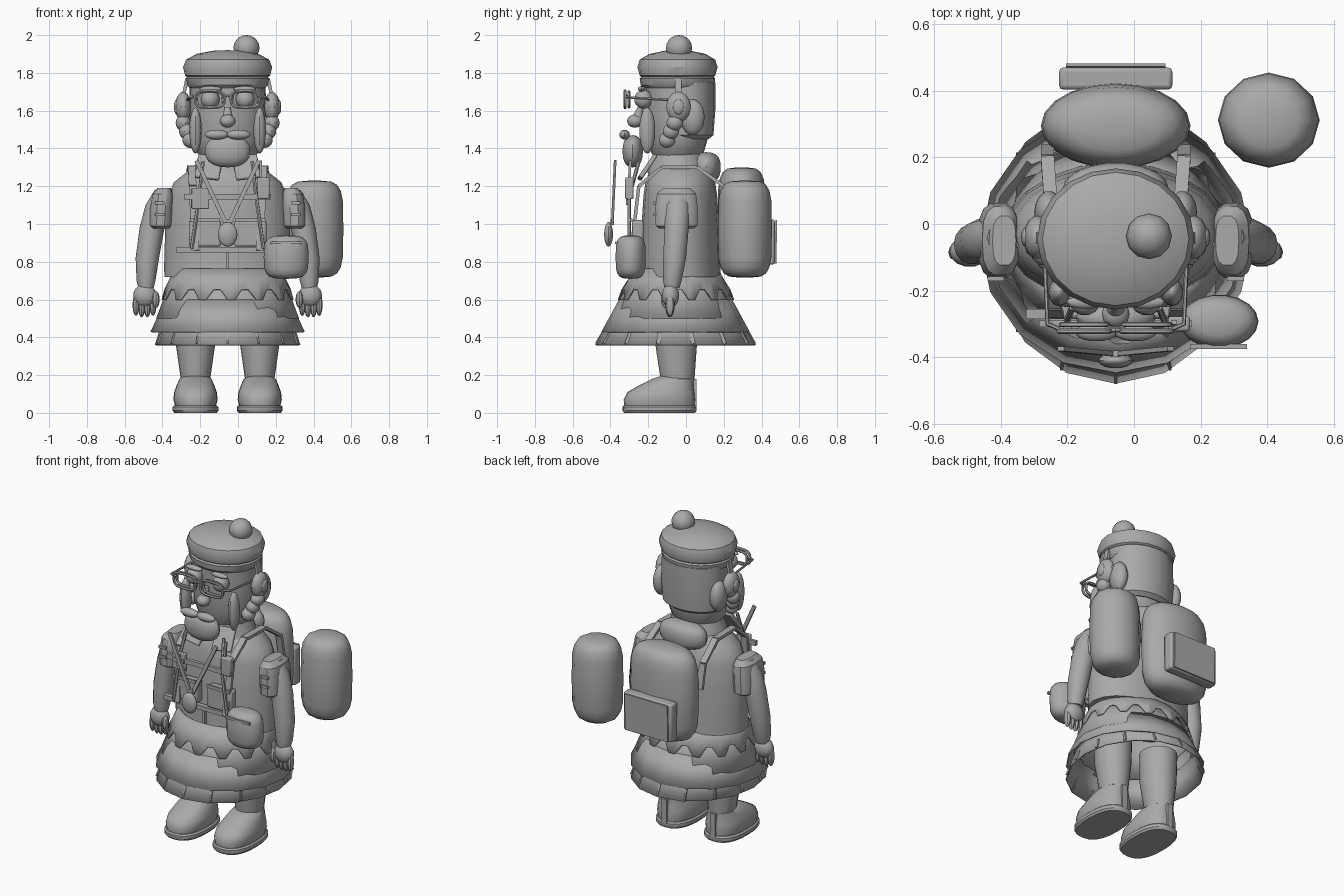
import bpy, math
from math import cos, sin, pi
from mathutils import Vector, Matrix

if "Cube" in bpy.data.objects:
    bpy.data.objects.remove(bpy.data.objects["Cube"], do_unlink=True)

clay = bpy.data.materials.new("clay_grey")
clay.use_nodes = True
GREY = (0.4, 0.4, 0.4, 1)
clay.diffuse_color = GREY
clay.node_tree.nodes["Principled BSDF"].inputs["Base Color"].default_value = GREY

C = -0.055          # body axis in x
made = []
SIDES = (("right", -1), ("left", 1))


def add(name, verts, faces):
    me = bpy.data.meshes.new(name)
    me.from_pydata(verts, [], faces)
    me.materials.append(clay)
    ob = bpy.data.objects.new(name, me)
    bpy.context.collection.objects.link(ob)
    made.append(ob)
    return ob


def loft(name, rings, seg=20, cap=True, power=1.0):
    """Stack of elliptical rings (cx, cy, z, rx, ry), lowest first."""
    verts = []
    for cx, cy, z, rx, ry in rings:
        for j in range(seg):
            a = 2 * pi * j / seg
            c, s = cos(a), sin(a)
            verts.append((cx + rx * math.copysign(abs(c) ** power, c),
                          cy + ry * math.copysign(abs(s) ** power, s), z))
    faces = [(i * seg + j, i * seg + (j + 1) % seg, (i + 1) * seg + (j + 1) % seg, (i + 1) * seg + j)
             for i in range(len(rings) - 1) for j in range(seg)]
    if cap:
        faces += [tuple(reversed(range(seg))), tuple(range(len(verts) - seg, len(verts)))]
    return add(name, verts, faces)


def ball(name, c, r, seg=18, power=1.0):
    """Ellipsoid; power below 1 gives a squarer, pack-like side profile."""
    n = 10
    rings = []
    for i in range(n + 1):
        t = -pi / 2 + pi * i / n
        k, h = max(cos(t), 0.02) ** power, math.copysign(abs(sin(t)) ** power, sin(t))
        rings.append((c[0], c[1], c[2] + r[2] * h, r[0] * k, r[1] * k))
    return loft(name, rings, seg)


def bar(name, a, b, w, t, bevel=0.0):
    """Box from a to b, w wide across and t thick."""
    a, b = Vector(a), Vector(b)
    z = (b - a).normalized()
    x = Vector((1, 0, 0)) if abs(z.x) < 0.95 else Vector((0, 0, 1))
    x = (x - z * x.dot(z)).normalized()
    y = z.cross(x)
    verts = [p + x * (u * w / 2) + y * (v * t / 2) for p in (a, b)
             for u, v in ((-1, -1), (1, -1), (1, 1), (-1, 1))]
    faces = [(3, 2, 1, 0), (4, 5, 6, 7)] + [(i, (i + 1) % 4, (i + 1) % 4 + 4, i + 4) for i in range(4)]
    ob = add(name, verts, faces)
    if bevel:
        m = ob.modifiers.new("round", "BEVEL")
        m.width, m.segments = bevel, 2
    return ob


def box(name, c, size, bevel=0.0):
    x, y, z = c
    return bar(name, (x, y, z - size[2] / 2), (x, y, z + size[2] / 2), size[0], size[1], bevel)


def tube(name, pts, r, closed=False):
    cu = bpy.data.curves.new(name, "CURVE")
    cu.dimensions, cu.bevel_depth, cu.bevel_resolution = "3D", r, 1
    cu.use_fill_caps = True
    sp = cu.splines.new("POLY")
    sp.points.add(len(pts) - 1)
    for p, q in zip(sp.points, pts):
        p.co = (*q, 1)
    sp.use_cyclic_u = closed
    tmp = bpy.data.objects.new(name + "_path", cu)
    bpy.context.collection.objects.link(tmp)
    me = bpy.data.meshes.new_from_object(tmp.evaluated_get(bpy.context.evaluated_depsgraph_get()))
    bpy.data.objects.remove(tmp, do_unlink=True)
    me.materials.clear()
    me.materials.append(clay)
    ob = bpy.data.objects.new(name, me)
    bpy.context.collection.objects.link(ob)
    made.append(ob)


def axis(cy, rows, **kw):
    """Rings centred on the body axis from (z, rx, ry) rows."""
    return [(C, cy, z, rx, ry) for z, rx, ry in rows]


# Hat
loft("hat_band", axis(-0.045, [(1.72, .2, .18), (1.735, .215, .195), (1.77, .222, .2), (1.79, .2, .18)]))
loft("hat_crown", axis(-0.045, [(1.76, .19, .17), (1.785, .225, .2), (1.83, .236, .212), (1.87, .22, .2),
                                (1.9, .165, .15), (1.917, .08, .07), (1.92, .01, .01)]))
ball("hat_pompom", (.045, -.037, 1.932), (.069, .069, .068), 12)

# Head
loft("head", axis(-0.045, [(1.33, .12, .11), (1.38, .165, .14), (1.45, .19, .16), (1.58, .2, .172), (1.75, .195, .172)]))
loft("back_hair", axis(0.0, [(1.45, .17, .12), (1.47, .195, .145), (1.6, .205, .155), (1.75, .2, .155)]))
ball("nose_tip", (C, -.27, 1.545), (.042, .042, .035), 12)
loft("nose_bridge", [(C, -.265, 1.54, .034, .034), (C, -.24, 1.62, .015, .015)], 12)
ball("beard", (C, -.282, 1.385), (.12, .055, .085), power=.85)
for side, s in SIDES:
    ball(side + "_moustache", (C + s * .058, -.325, 1.473), (.064, .028, .026), 14)
    ball(side + "_sideburn", (C + s * .17, -.205, 1.495), (.033, .042, .122), 12)
    ball(side + "_ear_cup", (C + s * .235, -.04, 1.62), (.042, .066, .08), 14)
    ball(side + "_ear_cup_cap", (C + s * .27, -.04, 1.62), (.014, .03, .04), 12)
    ball(side + "_hair_puff", (C + s * .2, .035, 1.565), (.045, .065, .095), 14)
    for i in range(3):
        ball(f"{side}_hair_curl_{i}", (C + s * (.235 - .018 * i), -.06 - .02 * i, 1.535 - .045 * i), (.04, .045, .042), 10)
    bar(side + "_ear_band", (C + s * .245, -.042, 1.62), (C + s * .215, -.042, 1.77), .018, .034)
    ball(side + "_eye", (C + s * .0925, -.225, 1.66), (.05, .05, .05), 14)
    ball(side + "_eyebrow", (C + s * .09, -.235, 1.715), (.06, .02, .015), 10)
    # Glasses
    for part, y, k in (("front", -.322, 1), ("back", -.302, .9)):
        rim = []
        for j in range(20):
            c, sn = cos(2 * pi * j / 20), sin(2 * pi * j / 20)
            rim.append((C + s * .094 + .077 * k * math.copysign(abs(c) ** .6, c), y,
                        1.66 + .045 * k * math.copysign(abs(sn) ** .6, sn)))
        tube(f"{side}_glasses_{part}_rim", rim, .008, True)
    tube(side + "_glasses_arm", [(C + s * .17, -.315, 1.672), (C + s * .205, -.3, 1.67), (C + s * .215, -.07, 1.655)], .007)
tube("glasses_bridge", [(C - .03, -.318, 1.67), (C, -.318, 1.68), (C + .03, -.318, 1.67)], .008)

# Torso and collar
loft("torso", axis(-0.03, [(.72, .335, .215), (.78, .336, .212), (1.0, .33, .205), (1.15, .312, .195),
                           (1.22, .285, .185), (1.28, .21, .165), (1.32, .14, .13)]))
loft("collar", axis(-0.04, [(1.27, .19, .165), (1.33, .165, .15), (1.37, .15, .135)]))
for side, s in SIDES:
    bar(side + "_collar_flap", (C + s * .11, -.245, 1.24), (C + s * .09, -.165, 1.36), .13, .025, .008)

# Skirt tiers and jagged waist hem
for name, rows in (("skirt_lower_tier", [(.36, .385, .425), (.52, .335, .34)]),
                   ("skirt_middle_tier", [(.43, .408, .392), (.6, .33, .3)]),
                   ("skirt_upper_tier", [(.5, .378, .35), (.74, .29, .222)])):
    ob = loft(name, axis(-0.055, rows), 16, False)
    ob.modifiers.new("cloth", "SOLIDIFY").thickness = .008
hem = loft("waist_hem", axis(-0.053, [(.6, .352, .308), (.7, .312, .258), (.765, .285, .222)]), 56, False)
for j, v in enumerate(hem.data.vertices[:56]):
    if j % 4 < 2:
        v.co = (C + (v.co.x - C) * .95, -.053 + (v.co.y + .053) * .94, .655)
hem.modifiers.new("cloth", "SOLIDIFY").thickness = .008
for j in range(14):
    a = 2 * pi * (j + .5) / 14
    bar(f"pleat_{j}", (C + .378 * cos(a), -.055 + .417 * sin(a), .365),
        (C + .36 * cos(a), -.055 + .382 * sin(a), .425), .008, .02)

# Legs, shoes, arms and hands
for side, s in SIDES:
    x = C + s * .17
    loft(side + "_leg", [(x, -.045, .1, .07, .08), (x, -.045, .18, .078, .09), (x, -.052, .36, .104, .11), (x, -.052, .55, .11, .115)])
    loft(side + "_sole", [(x, -.14, 0, .112, .188), (x, -.14, .012, .121, .196), (x, -.14, .032, .121, .196), (x, -.14, .04, .112, .188)], 24, power=.8)
    loft(side + "_shoe", [(x, -.14, .035, .108, .186), (x, -.14, .07, .117, .19), (x, -.132, .11, .113, .178),
                          (x, -.1, .15, .098, .14), (x, -.07, .18, .085, .11), (x, -.055, .195, .06, .08)], 24, power=.85)
    bar(side + "_heel_tab", (x, .048, .03), (x, .048, .18), .035, .016)
    for i in range(3):
        bar(f"{side}_lace_{i}", (x - .045, -.165 - .03 * i, .163 - .013 * i), (x + .045, -.165 - .03 * i, .163 - .013 * i), .01, .01)
    loft(side + "_arm", [(C + s * u, y, z, r, r) for u, y, z, r in
                         ((.432, -.075, .66, .04), (.432, -.072, .7, .05), (.425, -.06, .82, .062), (.4, -.05, .98, .066),
                          (.365, -.045, 1.1, .07), (.335, -.04, 1.18, .05))], 14)
    loft(side + "_sleeve", [(C + s * u, -.05, z, rx, ry) for u, z, rx, ry in
                            ((.355, .975, .045, .09), (.355, .99, .06, .112), (.352, 1.08, .062, .115), (.345, 1.16, .056, .105), (.335, 1.19, .035, .075))], 14, power=.7)
    for i in range(2):
        box(f"{side}_sleeve_tab_{i}", (C + s * .36, -.165, 1.11 - i * .06), (.05, .014, .016))
    ball(side + "_palm", (C + s * .438, -.082, .62), (.062, .047, .062), 14)
    for i in range(4):
        ball(f"{side}_finger_{i}", (C + s * (.395 + .03 * i), -.085, .56 + .008 * abs(i - 1.5)), (.018, .024, .058), 8)
    ball(side + "_thumb", (C + s * .38, -.11, .6), (.02, .022, .045), 8)

# Backpack, bedroll and side bag
ball("backpack", (C, .295, 1.012), (.225, .128, .288), 20, .45)
ball("bedroll", (C, .105, 1.3), (.16, .08, .08), 18, .75)
box("backpack_pocket", (C, .437, .905), (.34, .066, .24), .012)
bar("pocket_flap", (C, .474, .79), (C, .478, 1.02), .3, .009)
ball("side_bag", (.405, .312, .973), (.153, .143, .257), 12, .45)

# Hip pouch
ball("hip_pouch", (.255, -.293, .825), (.119, .081, .115), 18, .55)
bar("pouch_flap", (.17, -.368, .9), (.34, -.368, .9), .014, .014)

# Harness
for side, s in SIDES:
    path = [(.205, .23, 1.05), (.205, .2, 1.2), (.195, .06, 1.3), (.19, -.13, 1.3), (.185, -.25, 1.2), (.17, -.29, .86)]
    for i, (a, b) in enumerate(zip(path, path[1:])):
        bar(f"{side}_shoulder_strap_{i}", (C + s * a[0], *a[1:]), (C + s * b[0], *b[1:]), .04, .018)
    tube(side + "_harness_cord", [(C + s * .13, -.25, 1.33), (C + s * .15, -.3, 1.15), (C + s * .19, -.3, .87)], .01)
    bar(side + "_lanyard", (C + s * .165, -.375, 1.335), (C + s * .008, -.39, 1.0), .022, .014)
    box(side + "_chest_pocket", (C + s * .12, -.255, .95), (.17, .06, .14), .012)
    bar(side + "_chest_flap", (C + s * .04, -.29, 1.02), (C + s * .2, -.29, 1.02), .02, .012)
bar("chest_strap", (C - .23, -.3, 1.145), (C + .23, -.3, 1.145), .03, .02)
bar("belly_strap", (C - .27, -.27, .863), (C + .27, -.27, .863), .028, .03)
box("zip", (C, -.26, .8), (.014, .02, .13))
ball("pendant", (C, -.41, .945), (.052, .024, .065), 14)
box("pendant_clip", (C, -.39, 1.01), (.03, .02, .03))
box("badge", (-.2, -.3, 1.135), (.095, .02, .11), .005)
box("badge_cross_upright", (-.2, -.313, 1.14), (.024, .009, .08))
box("badge_cross_bar", (-.2, -.313, 1.14), (.08, .009, .024))
box("radio", (.135, -.3, 1.19), (.066, .045, .115), .008)
bar("radio_antenna", (.12, -.3, 1.24), (.12, -.295, 1.335), .014, .014)

# Smooth shading with crisp edges
bpy.ops.object.select_all(action="DESELECT")
for ob in made:
    ob.select_set(True)
bpy.context.view_layer.objects.active = made[0]
bpy.ops.object.shade_smooth_by_angle(angle=math.radians(35))
